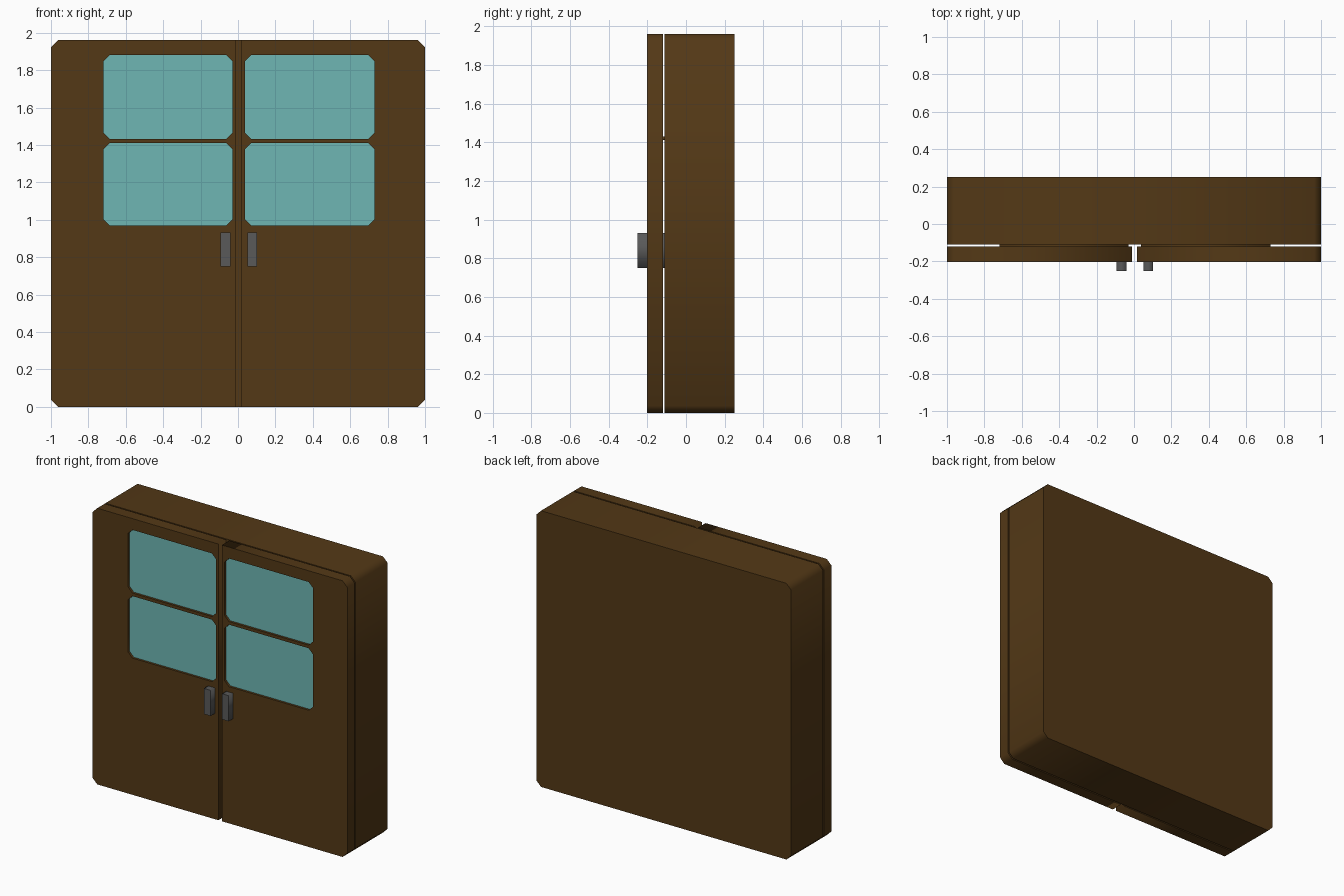
import bpy
from math import radians

if "Cube" in bpy.data.objects:
    bpy.data.objects.remove(bpy.data.objects["Cube"])


def material(name, rgb):
    m = bpy.data.materials.new(name)
    m.diffuse_color = (*rgb, 1)
    m.use_nodes = True
    m.node_tree.nodes["Principled BSDF"].inputs["Base Color"].default_value = m.diffuse_color
    return m


WOOD = material("wood", (0.087, 0.040, 0.008))
GLASS = material("glass", (0.156, 0.468, 0.456))
METAL = material("metal", (0.10, 0.10, 0.10))


def outline(x0, x1, z0, z1, left=0.0, right=0.0):
    """Rectangle with its left / right corners chamfered."""
    pts = []
    for x, z, c, sx, sz in ((x0, z0, left, 1, 1), (x1, z0, right, -1, 1),
                            (x1, z1, right, -1, -1), (x0, z1, left, 1, -1)):
        if c == 0:
            pts.append((x, z))
            continue
        pair = [(x, z + sz * c), (x + sx * c, z)]
        pts += pair if sx == sz else pair[::-1]
    return pts


def panel(name, loops, y0, y1, mat):
    """Extrude a front-view outline (extra loops are holes) from y0 to y1."""
    cu = bpy.data.curves.new(name, 'CURVE')
    cu.dimensions = '2D'
    cu.fill_mode = 'BOTH'
    cu.extrude = (y1 - y0) / 2
    for pts in loops:
        sp = cu.splines.new('POLY')
        sp.points.add(len(pts) - 1)
        for p, (x, z) in zip(sp.points, pts):
            p.co = (x, z, 0, 1)
        sp.use_cyclic_u = True
    tmp = bpy.data.objects.new(name + "_curve", cu)
    bpy.context.collection.objects.link(tmp)
    dg = bpy.context.evaluated_depsgraph_get()
    mesh = bpy.data.meshes.new_from_object(tmp.evaluated_get(dg))
    bpy.data.objects.remove(tmp)
    ob = bpy.data.objects.new(name, mesh)
    bpy.context.collection.objects.link(ob)
    ob.rotation_euler.x = radians(90)
    ob.location.y = (y0 + y1) / 2
    mesh.materials.clear()
    mesh.materials.append(mat)
    return ob


H = 1.96
C = 0.037

# Cabinet body behind the doors
panel("cabinet_body", [outline(-1, 1, 0, H, C, C)], -0.11, 0.25, WOOD)

# Doors with two windows each, glass panes, glazing bar and handle
for side, dx, wx, hx in (("left", (-1, -0.012), (-0.72, -0.03), (-0.093, -0.04)),
                         ("right", (0.015, 1), (0.038, 0.73), (0.05, 0.102))):
    left, right = (C, 0) if side == "left" else (0, C)
    windows = [outline(*wx, z0, z1, 0.033, 0.033)
               for z0, z1 in ((0.97, 1.41), (1.432, 1.88))]
    panel(side + "_door", [outline(*dx, 0, H, left, right)] + windows,
          -0.203, -0.12, WOOD)
    for w, level in zip(windows, ("lower", "upper")):
        panel(f"{side}_{level}_pane", [w], -0.187, -0.135, GLASS)
    panel(side + "_glazing_bar", [outline(*wx, 1.412, 1.43)], -0.195, -0.11, WOOD)
    panel(side + "_handle", [outline(*hx, 0.75, 0.932)], -0.25, -0.11, METAL)
